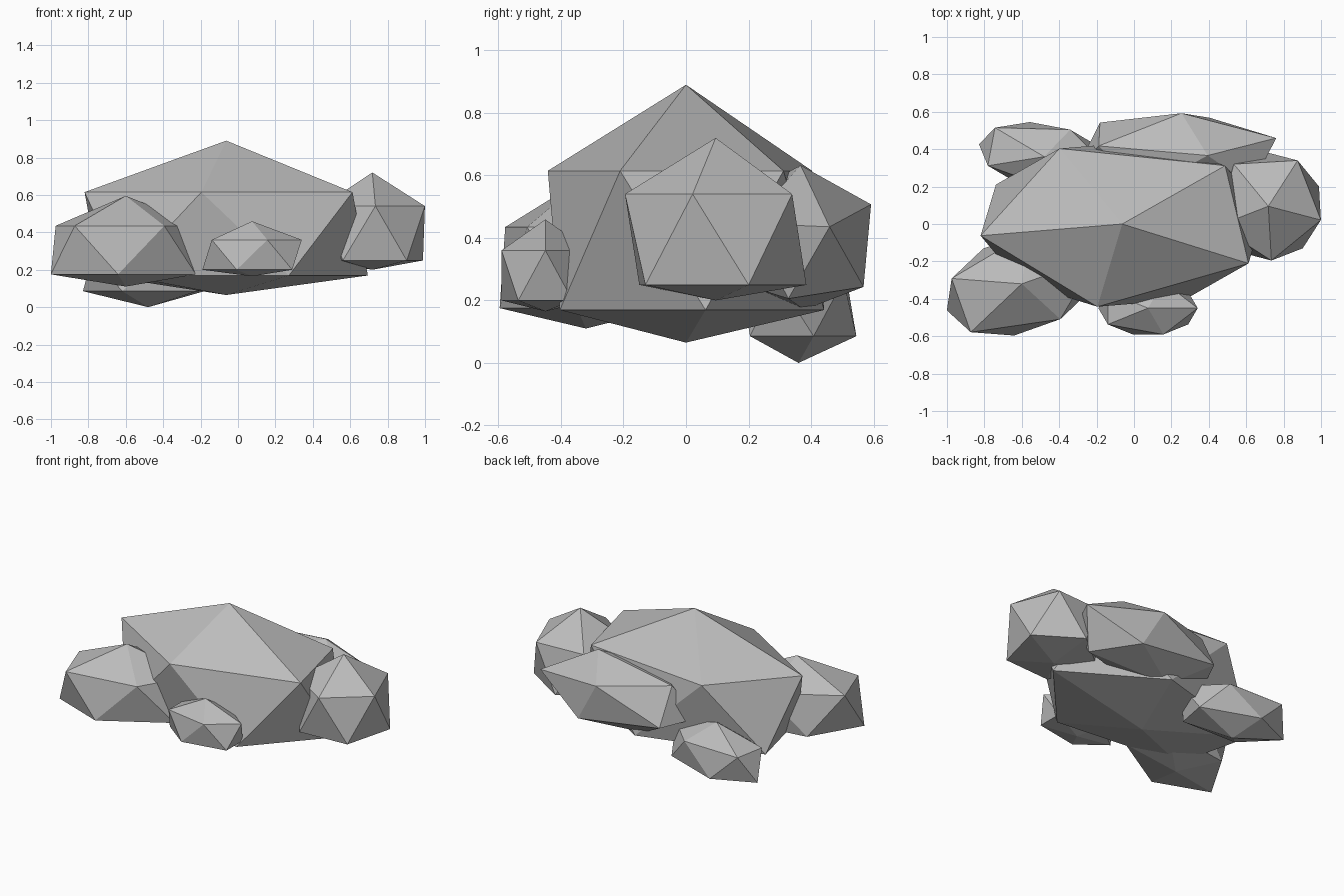
import bpy
import bmesh
from math import radians
from mathutils import Euler, Matrix, Vector

if "Cube" in bpy.data.objects:
    bpy.data.objects.remove(bpy.data.objects["Cube"], do_unlink=True)

# One plain stone colour
stone = bpy.data.materials.new("stone_grey")
stone.use_nodes = True
GREY = (0.5, 0.5, 0.5, 1.0)
stone.diffuse_color = GREY
stone.node_tree.nodes["Principled BSDF"].inputs["Base Color"].default_value = GREY


def rock(name, centre, size, bottom, spin=(0, 0, 0), turn=0):
    """Faceted stone: spin the solid, stretch it, turn it, then flatten its base."""
    bm = bmesh.new()
    bmesh.ops.create_icosphere(bm, subdivisions=1, radius=1)
    shape = (Matrix.Translation(centre)
             @ Matrix.Rotation(radians(turn), 4, 'Z')
             @ Matrix.Diagonal(Vector(size)).to_4x4()
             @ Euler([radians(a) for a in spin]).to_matrix().to_4x4())
    bmesh.ops.transform(bm, matrix=shape, verts=bm.verts)
    for v in bm.verts:
        v.co.z = max(v.co.z, bottom)
    bmesh.ops.recalc_face_normals(bm, faces=bm.faces)
    mesh = bpy.data.meshes.new(name)
    bm.to_mesh(mesh)
    bm.free()
    mesh.materials.append(stone)
    obj = bpy.data.objects.new(name, mesh)
    bpy.context.collection.objects.link(obj)
    return obj


# Large boulder in the middle
rock("main_boulder", (-0.063, 0, 0.392), (0.855, 0.502, 0.498), 0.065, spin=(0, 0, -28))

# Smaller stones around it
rock("front_right_rock", (-0.6, -0.32, 0.305), (0.475, 0.29, 0.29), 0.11, turn=19.5)
rock("front_pebble", (0.075, -0.45, 0.28), (0.297, 0.165, 0.179), 0.165)
rock("left_rock", (0.718, 0.095, 0.395), (0.325, 0.325, 0.325), 0.2, turn=-14.7)
rock("back_right_rock", (-0.48, 0.36, 0.175), (0.397, 0.197, 0.2), 0.0, turn=-10.7)

# Tilted slab leaning on the back
rock("back_slab", (0.224, 0.3725, 0.384), (0.585, 0.25, 0.26), 0.17, spin=(56, -32, -163.7))
